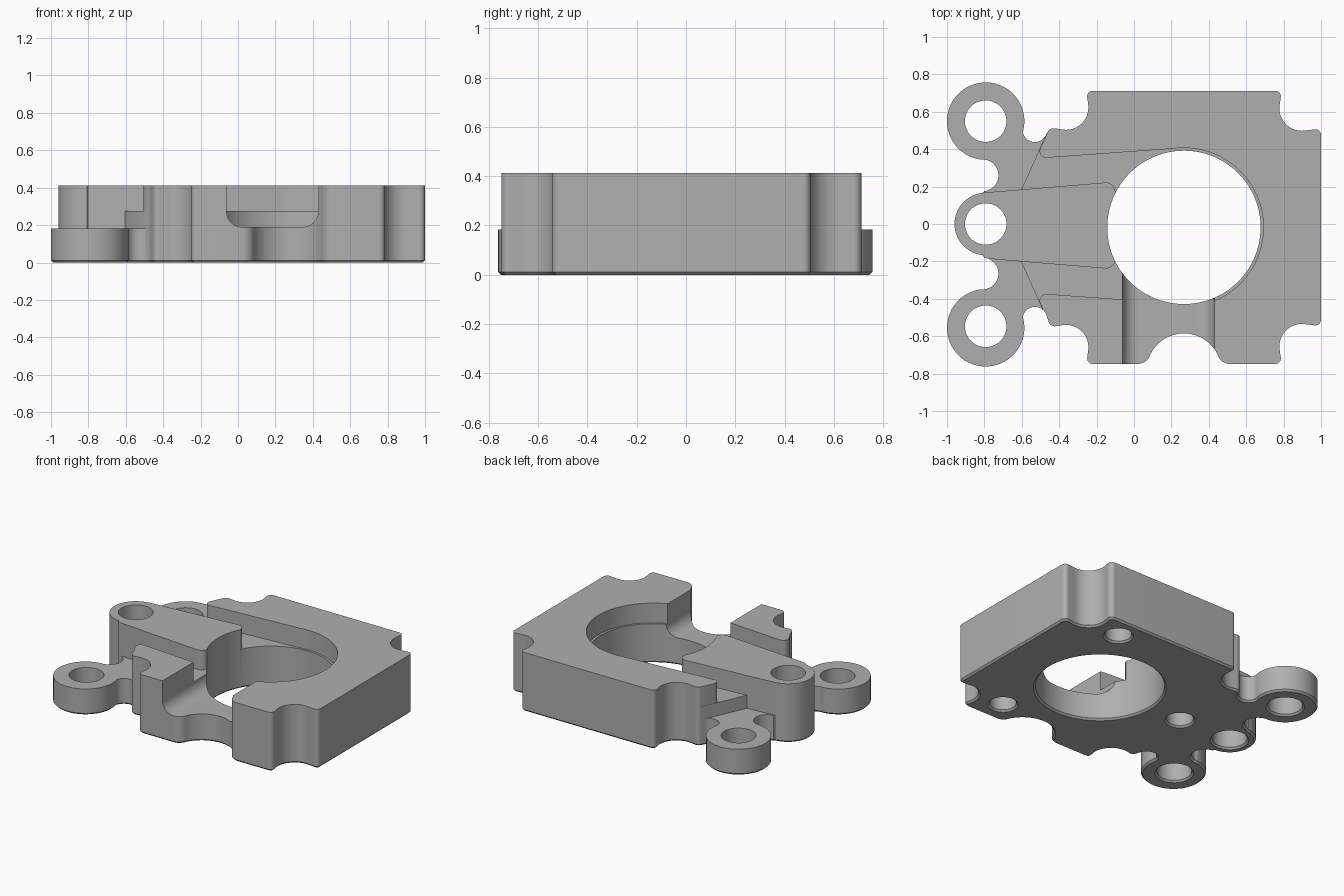
import bpy, bmesh
from math import cos, sin, radians, tan
from mathutils import Vector

if "Cube" in bpy.data.objects:
    bpy.data.objects.remove(bpy.data.objects["Cube"], do_unlink=True)

TOP, SLOT_FLOOR, EAR_TOP, CHANNEL_FLOOR = 0.413, 0.275, 0.183, 0.19
BORE = (0.267, -0.018)

grey = bpy.data.materials.new("machined grey")
grey.use_nodes = True
grey.diffuse_color = (0.43, 0.43, 0.43, 1)
grey.node_tree.nodes["Principled BSDF"].inputs["Base Color"].default_value = grey.diffuse_color


def arc(cx, cy, r, a0, a1):
    """Points along an arc, angles in degrees."""
    n = max(4, int(abs(a1 - a0) / 7))
    angles = [radians(a0 + (a1 - a0) * i / n) for i in range(n + 1)]
    return [(cx + r * cos(a), cy + r * sin(a)) for a in angles]


def rounded(points):
    """Replace every corner given as (x, y, radius) by a fillet."""
    out = []
    for i, p in enumerate(points):
        v = Vector(p[:2])
        if len(p) < 3:
            out.append(v)
            continue
        a = (Vector(points[i - 1][:2]) - v).normalized()
        b = (Vector(points[(i + 1) % len(points)][:2]) - v).normalized()
        half = a.angle(b) / 2
        centre = v + (a + b).normalized() * p[2] / sin(half)
        start = v + a * p[2] / tan(half) - centre
        end = v + b * p[2] / tan(half) - centre
        sweep = start.angle_signed(end)
        for k in range(13):
            t = -sweep * k / 12
            out.append(centre + Vector((start.x * cos(t) - start.y * sin(t),
                                        start.x * sin(t) + start.y * cos(t))))
    return out


def mirrored(half, axis):
    """Close a half outline by reflecting it about y = axis."""
    return half + [(p[0], 2 * axis - p[1], *p[2:]) for p in reversed(half)]


def make_object(name, bm):
    bmesh.ops.recalc_face_normals(bm, faces=bm.faces)
    mesh = bpy.data.meshes.new(name)
    bm.to_mesh(mesh)
    bm.free()
    obj = bpy.data.objects.new(name, mesh)
    bpy.context.collection.objects.link(obj)
    mesh.materials.append(grey)
    return obj


def prism(name, points, z0, z1, chamfer=0, along_y=False):
    """Extrude a rounded outline upward, or along y for an x-z outline."""
    bm = bmesh.new()
    place = (lambda p, h: (p[0], h, p[1])) if along_y else (lambda p, h: (p[0], p[1], h))
    base = bm.faces.new([bm.verts.new(place(p, z0)) for p in rounded(points)])
    bottom = list(base.edges)
    moved = bmesh.ops.extrude_face_region(bm, geom=[base], use_keep_orig=True)
    lift = Vector((0, z1 - z0, 0) if along_y else (0, 0, z1 - z0))
    bmesh.ops.translate(bm, vec=lift,
                        verts=[g for g in moved["geom"] if isinstance(g, bmesh.types.BMVert)])
    bmesh.ops.recalc_face_normals(bm, faces=bm.faces)
    if chamfer:
        bmesh.ops.bevel(bm, geom=bottom, offset=chamfer, segments=1, affect="EDGES")
    return make_object(name, bm)


def turned(name, centre, sections, count=64):
    """Stack circles given as (radius, z) into a closed round solid."""
    bm = bmesh.new()
    rings = []
    for r, z in sections:
        rings.append([bm.verts.new((centre[0] + r * cos(radians(360 * i / count)),
                                    centre[1] + r * sin(radians(360 * i / count)), z))
                      for i in range(count)])
    for low, high in zip(rings, rings[1:]):
        for i in range(count):
            j = (i + 1) % count
            bm.faces.new((low[i], low[j], high[j], high[i]))
    bm.faces.new(rings[0])
    bm.faces.new(rings[-1])
    return make_object(name, bm)


def boolean(target, tool, operation="DIFFERENCE", keep=False):
    mod = target.modifiers.new(operation.lower(), "BOOLEAN")
    mod.operation, mod.object, mod.solver = operation, tool, "EXACT"
    bpy.context.view_layer.objects.active = target
    bpy.ops.object.modifier_apply(modifier=mod.name)
    if not keep:
        bpy.data.objects.remove(tool, do_unlink=True)


# Outline: block edge, corner notches and their lips, counter-clockwise
right_top = [(1.0, 0.51, 0.03), (0.755, 0.48, 0.12), (0.79, 0.712, 0.03)]
left_top = [(-0.255, 0.712, 0.03), (-0.222, 0.48, 0.12), (-0.447, 0.515, 0.035)]
right_low = [(x, 2 * BORE[1] - y, r) for x, y, r in reversed(right_top)]
left_low = [(x, 2 * BORE[1] - y, r) for x, y, r in reversed(left_top)]

# Outline: ring lugs and centre lug, joined by round pockets
lug_half = (arc(-0.53, 0.503, 0.065, -20, -170)
            + arc(-0.793, 0.55, 0.207, -10, 266)
            + arc(-0.81, 0.26, 0.085, 86, -84))
centre_lug = arc(-0.793, 0, 0.167, 95, 265)
lugs = lug_half + centre_lug + [(x, -0.005 - y) for x, y in reversed(lug_half)]

# Outline: flared scallop in the front edge
scallop = (arc(0.02, -0.678, 0.07, -90, -24) + arc(0.267, -0.785, 0.2, 154, 26)
           + arc(0.514, -0.678, 0.07, 204, 270))

body = prism("bearing_block", right_top + left_top + lugs + left_low + scallop + right_low,
             0, TOP, chamfer=0.012)

# Tapered arm that stays at full height between the slots
arm = prism("arm_keep", mirrored([(-0.1, 0.226, 0.05), (-1.2, 0.135)], -0.008), -0.2, 0.8)

# Slots beside the arm, with the shallow recess around the bore
slot = prism("slot_cutter", mirrored([(0.24, 0.405), (-0.526, 0.35, 0.035), (-0.458, 0.5),
                                      (-0.458, 0.9), (-1.2, 0.9)], -0.01), SLOT_FLOOR, 0.6)
boolean(slot, turned("recess", BORE, [(0.425, SLOT_FLOOR), (0.425, 0.6)], 96), "UNION")
boolean(slot, arm, keep=True)

# Step down to the thin lugs
step = prism("step_cutter", mirrored([(-0.618, 0.15), (-0.46, 0.5), (-0.46, 0.9), (-1.2, 0.9)],
                                     -0.01), EAR_TOP, 0.7)
boolean(step, arm)
boolean(body, step)
boolean(body, slot)

# Rounded channel from the bore to the front
channel = prism("channel_cutter", [(-0.062, CHANNEL_FLOOR, 0.085), (0.43, CHANNEL_FLOOR, 0.085),
                                   (0.43, 0.65), (-0.062, 0.65)], -0.9, -0.1, along_y=True)
boolean(body, channel)

# Bore, lug holes and blind holes underneath, all chamfered below
holes = [(BORE, 0.41, 0.9)]
holes += [((-0.793, y), 0.111, 0.9) for y in (-0.547, 0, 0.55)]
holes += [(p, 0.085, 0.17) for p in ((0.6, 0.56), (0.6, -0.58), (-0.39, -0.01))]
for centre, r, depth in holes:
    boolean(body, turned("hole_cutter", centre,
                         [(r + 0.022, -0.01), (r, 0.012), (r, depth)], 96 if r > 0.3 else 48))

# Smooth curved walls, crisp edges
body.data.materials.clear()
body.data.materials.append(grey)
for face in body.data.polygons:
    face.material_index = 0
bpy.ops.object.select_all(action="DESELECT")
body.select_set(True)
bpy.context.view_layer.objects.active = body
bpy.ops.object.shade_smooth_by_angle(angle=radians(30))
